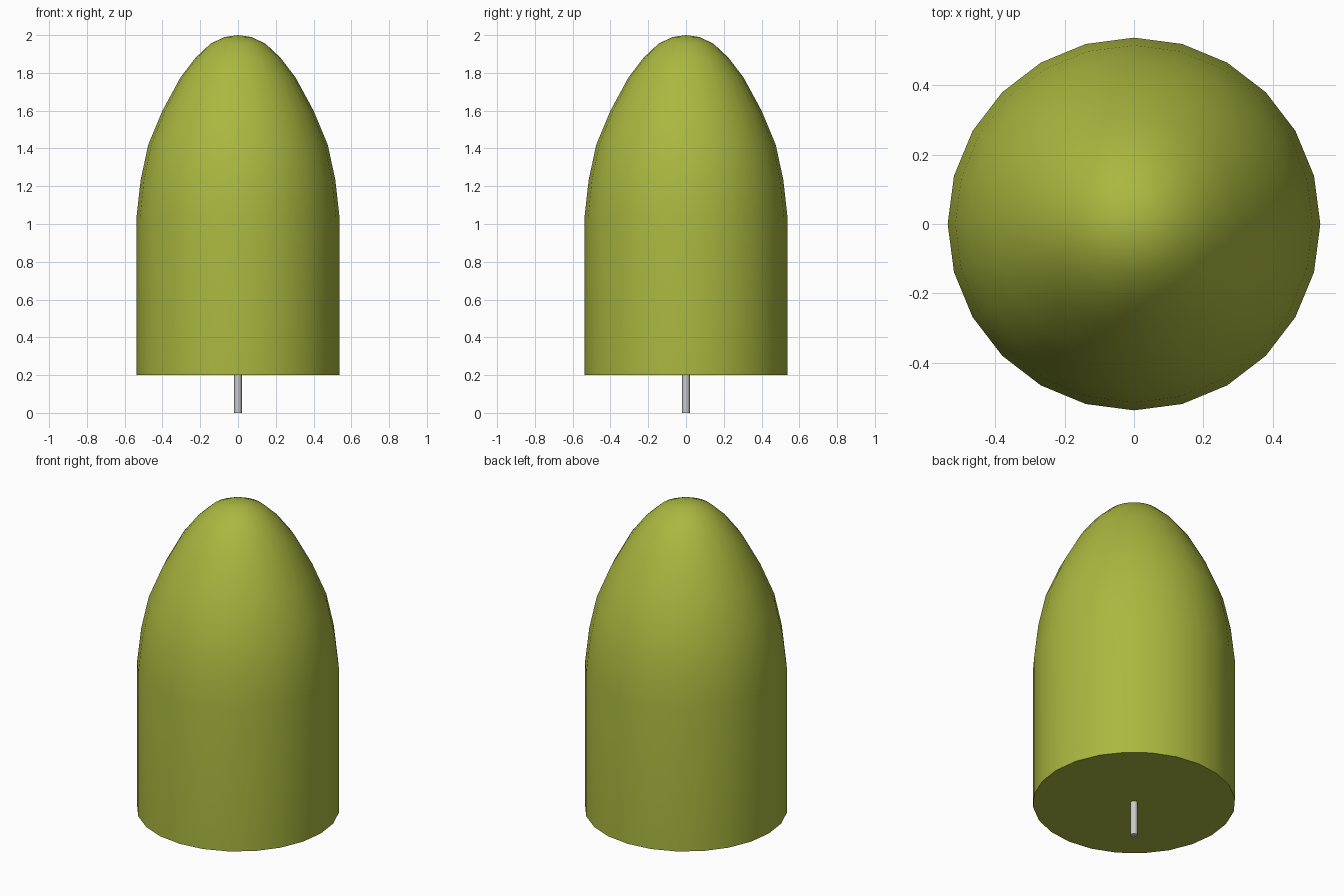
import bpy, bmesh, math

if "Cube" in bpy.data.objects:
    bpy.data.objects.remove(bpy.data.objects["Cube"])

SIDES = 24


def lathe(name, profile, sides):
    """Revolve (radius, z) points around z; zero radii become poles."""
    bm = bmesh.new()
    rings = []
    for r, z in profile:
        n = sides if r > 0 else 1
        rings.append([bm.verts.new((r * math.cos(2 * math.pi * i / sides),
                                    r * math.sin(2 * math.pi * i / sides), z))
                      for i in range(n)])
    for a, b in zip(rings, rings[1:]):
        for i in range(sides):
            j = (i + 1) % sides
            if len(b) == 1:
                bm.faces.new((a[i], a[j], b[0]))
            else:
                bm.faces.new((a[i], a[j], b[j], b[i]))
    # flat end caps
    bm.faces.new(rings[0][::-1])
    if len(rings[-1]) > 1:
        bm.faces.new(rings[-1])
    mesh = bpy.data.meshes.new(name)
    bm.to_mesh(mesh)
    bm.free()
    ob = bpy.data.objects.new(name, mesh)
    bpy.context.collection.objects.link(ob)
    bpy.ops.object.select_all(action='DESELECT')
    ob.select_set(True)
    bpy.context.view_layer.objects.active = ob
    bpy.ops.object.shade_smooth_by_angle(angle=math.radians(40))
    return ob


# bullet-shaped foliage: straight sides, rounded taper
foliage = lathe("foliage", [
    (0.537, 0.2), (0.537, 1.04), (0.515, 1.235), (0.475, 1.42),
    (0.40, 1.60), (0.305, 1.775), (0.225, 1.88), (0.145, 1.955),
    (0.07, 1.99), (0, 2.0)], SIDES)
green = bpy.data.materials.new("foliage_green")
green.diffuse_color = (0.40, 0.48, 0.05, 1)
green.use_nodes = True
green.node_tree.nodes["Principled BSDF"].inputs["Base Color"].default_value = green.diffuse_color
foliage.data.materials.append(green)

# thin trunk
lathe("trunk", [(0.02, 0), (0.02, 0.25)], 12)
